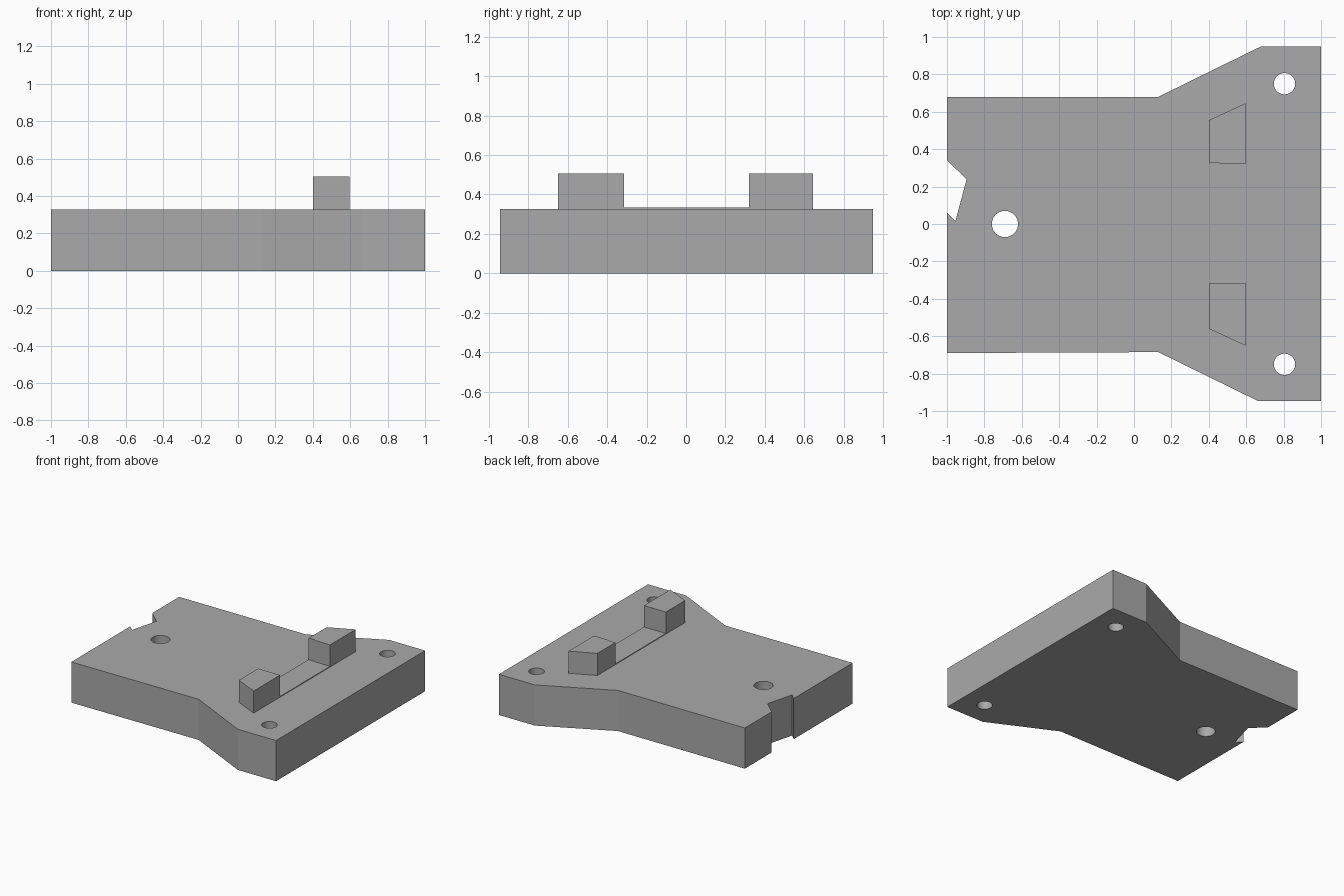
import bpy, bmesh, math

cube = bpy.data.objects.get("Cube")
if cube:
    bpy.data.objects.remove(cube, do_unlink=True)

grey = bpy.data.materials.new("matte grey")
colour = (0.4, 0.4, 0.4, 1)
grey.diffuse_color = colour
grey.use_nodes = True
grey.node_tree.nodes["Principled BSDF"].inputs["Base Color"].default_value = colour

BASE_TOP, BLOCK_TOP = 0.327, 0.505


def prism(name, outline, z0, z1):
    """Extrude a flat outline from z0 up to z1."""
    bm = bmesh.new()
    face = bm.faces.new([bm.verts.new((x, y, z0)) for x, y in outline])
    geom = bmesh.ops.extrude_face_region(bm, geom=[face])["geom"]
    top = [v for v in geom if isinstance(v, bmesh.types.BMVert)]
    bmesh.ops.translate(bm, verts=top, vec=(0, 0, z1 - z0))
    bmesh.ops.recalc_face_normals(bm, faces=bm.faces)
    mesh = bpy.data.meshes.new(name)
    bm.to_mesh(mesh)
    bm.free()
    mesh.materials.append(grey)
    obj = bpy.data.objects.new(name, mesh)
    bpy.context.collection.objects.link(obj)
    return obj


def drill(target, x, y, radius):
    """Cut a round vertical hole right through the target."""
    circle = [(x + radius * math.cos(a), y + radius * math.sin(a))
              for a in (math.tau * i / 48 for i in range(48))]
    cutter = prism("hole_cutter", circle, -0.1, 0.6)
    cutter.hide_render = True
    mod = target.modifiers.new("hole", "BOOLEAN")
    mod.operation, mod.solver, mod.object = "DIFFERENCE", "EXACT", cutter
    bpy.context.view_layer.objects.active = target
    bpy.ops.object.modifier_apply(modifier=mod.name)
    bpy.data.objects.remove(cutter, do_unlink=True)


# Flared base plate with a skewed notch in its narrow end
base = prism("base_plate", [
    (-1, -0.69), (0.13, -0.685), (0.66, -0.945), (1, -0.945),
    (1, 0.95), (0.68, 0.95), (0.13, 0.68), (-1, 0.68),
    (-1, 0.34), (-0.895, 0.24), (-0.955, 0.015), (-1, 0.06),
], 0, BASE_TOP)

# Mounting holes
drill(base, -0.69, 0, 0.07)
for side in (-1, 1):
    drill(base, 0.805, 0.75 * side, 0.057)

# Raised blocks with slanted outer ends
prism("front_block", [(0.4, -0.315), (0.4, -0.56), (0.595, -0.65), (0.595, -0.315)],
      BASE_TOP - 0.02, BLOCK_TOP)
prism("back_block", [(0.4, 0.327), (0.455, 0.327), (0.46, 0.32), (0.595, 0.32),
                     (0.595, 0.645), (0.4, 0.555)],
      BASE_TOP - 0.02, BLOCK_TOP)

# Thin raised strip joining the blocks
prism("joining_strip", [(0.4, -0.32), (0.595, -0.32), (0.595, 0.325), (0.4, 0.325)],
      BASE_TOP - 0.02, BASE_TOP + 0.006)

# Smooth hole walls, crisp edges elsewhere
bpy.ops.object.select_all(action="DESELECT")
base.select_set(True)
bpy.context.view_layer.objects.active = base
bpy.ops.object.shade_smooth_by_angle(angle=math.radians(20))
